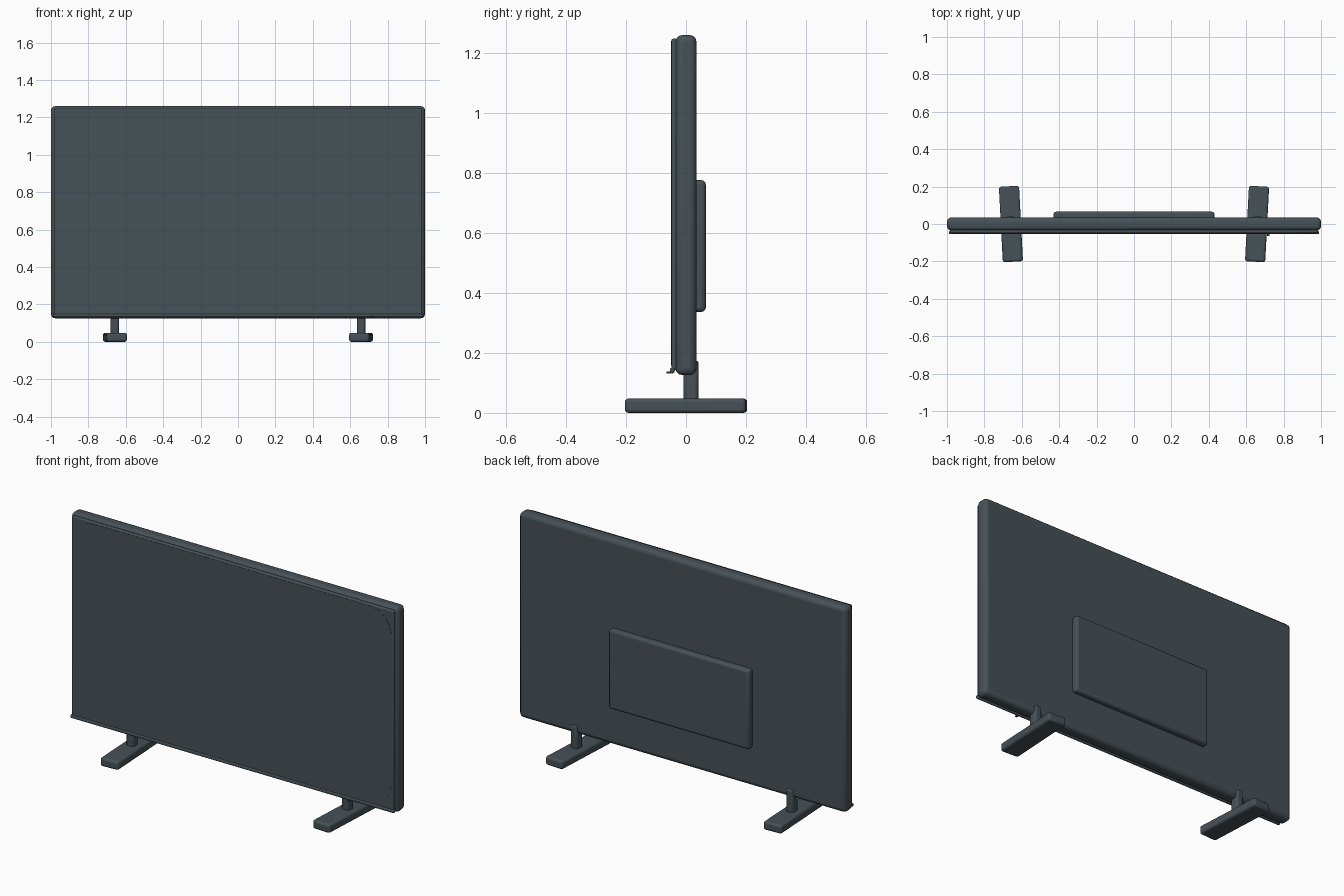
import bpy, bmesh, math
from mathutils import Matrix

if "Cube" in bpy.data.objects:
    bpy.data.objects.remove(bpy.data.objects["Cube"])

mat = bpy.data.materials.new("dark slate plastic")
mat.diffuse_color = (0.062, 0.082, 0.095, 1)
mat.use_nodes = True
mat.node_tree.nodes["Principled BSDF"].inputs["Base Color"].default_value = mat.diffuse_color


def finish(name, bm, bevel=0.0, segments=3):
    """Turn a bmesh into a smooth-shaded object with rounded edges."""
    bmesh.ops.recalc_face_normals(bm, faces=bm.faces)
    mesh = bpy.data.meshes.new(name)
    bm.to_mesh(mesh)
    bm.free()
    mesh.materials.append(mat)
    ob = bpy.data.objects.new(name, mesh)
    bpy.context.collection.objects.link(ob)
    bpy.ops.object.select_all(action='DESELECT')
    ob.select_set(True)
    bpy.context.view_layer.objects.active = ob
    if bevel:
        mod = ob.modifiers.new("rounded edges", 'BEVEL')
        mod.width, mod.segments = bevel, segments
        mod.limit_method = 'ANGLE'
    bpy.ops.object.shade_smooth_by_angle(angle=math.radians(35))
    return ob


def box(name, x, y, z, bevel, turn=None):
    """Box between (min, max) limits on each axis."""
    bm = bmesh.new()
    bmesh.ops.create_cube(bm, size=1)
    lims = (x, y, z)
    for v in bm.verts:
        for i in range(3):
            v.co[i] = sum(lims[i]) / 2 + v.co[i] * (lims[i][1] - lims[i][0])
    if turn:
        bm.transform(turn)
    return finish(name, bm, bevel)


def rounded_plate(name, hx, z0, z1, y0, y1, r):
    """Upright plate with rounded corners."""
    bm = bmesh.new()
    pts = []
    corners = ((hx - r, z1 - r), (-hx + r, z1 - r), (-hx + r, z0 + r), (hx - r, z0 + r))
    for k, (cx, cz) in enumerate(corners):
        for i in range(13):
            a = math.pi / 2 * (k + i / 12)
            pts.append((cx + r * math.cos(a), y0, cz + r * math.sin(a)))
    face = bm.faces.new([bm.verts.new(p) for p in pts])
    ext = bmesh.ops.extrude_face_region(bm, geom=[face])
    for v in ext['geom']:
        if isinstance(v, bmesh.types.BMVert):
            v.co.y = y1
    return finish(name, bm)


# Cabinet, front bezel and screen
box("cabinet", (-1, 1), (-0.035, 0.035), (0.126, 1.26), 0.022)
box("front_bezel", (-0.985, 0.985), (-0.049, -0.03), (0.142, 1.248), 0.006)
rounded_plate("screen", 0.97, 0.158, 1.24, -0.05, -0.04, 0.13)

# Thin trim along the bottom edge and the small status light
box("bottom_trim", (-0.99, 0.99), (-0.054, -0.038), (0.132, 0.15), 0.006)
box("status_light", (0.712, 0.724), (-0.065, -0.05), (0.131, 0.138), 0.002)

# Electronics housing on the back
box("rear_housing", (-0.43, 0.43), (0.02, 0.066), (0.337, 0.776), 0.014)

# Splayed feet with short necks
for side, s in (("left", -1), ("right", 1)):
    pivot = Matrix.Translation((s * 0.658, 0, 0))
    box(side + "_foot", (-0.054, 0.054), (-0.202, 0.202), (0, 0.048), 0.012,
        pivot @ Matrix.Rotation(math.radians(-3 * s), 4, 'Z'))
    box(side + "_neck", (-0.022, 0.022), (-0.008, 0.042), (0.03, 0.175), 0.012,
        pivot @ Matrix.Rotation(math.radians(-3 * s), 4, 'Z'))
